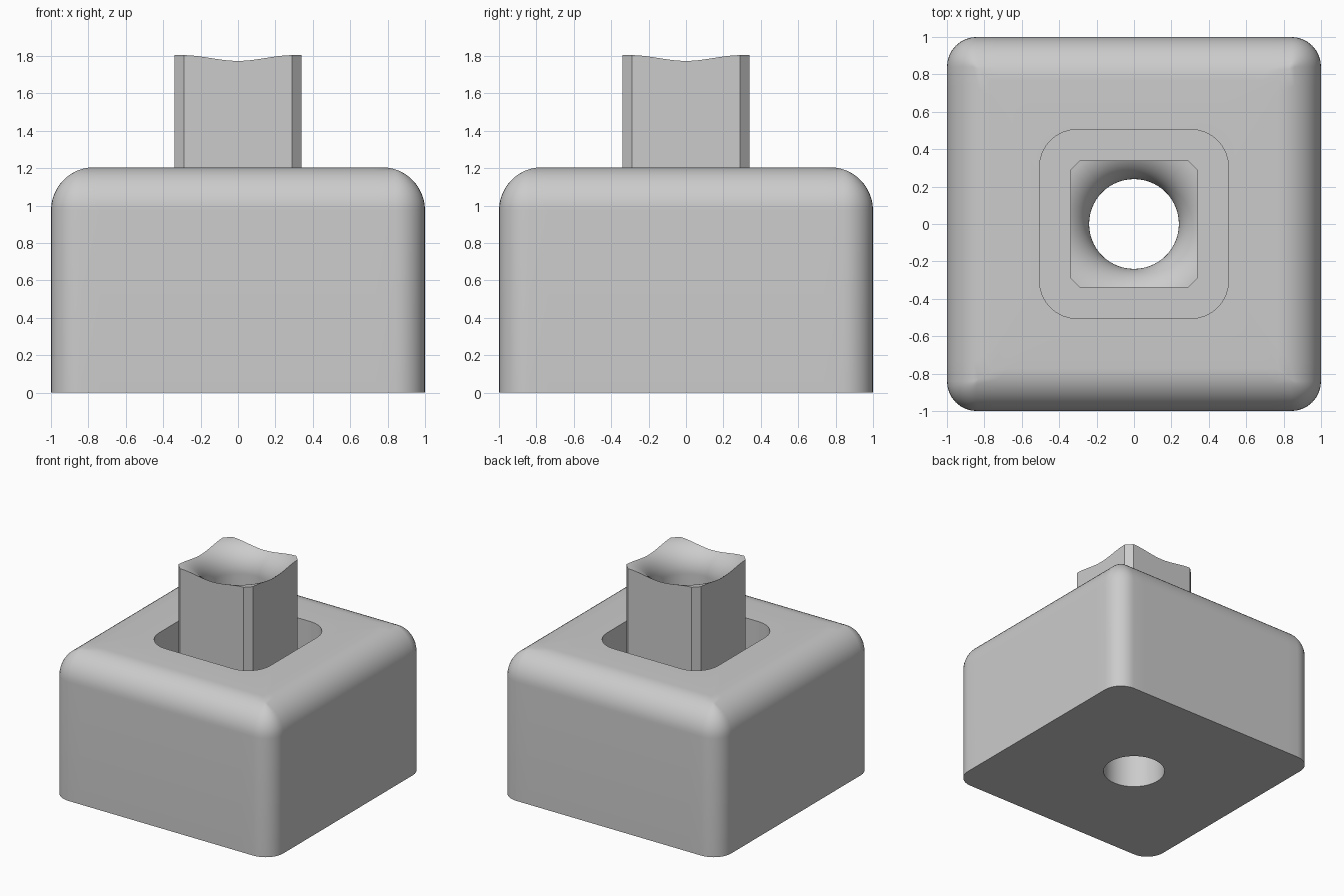
import bpy, bmesh, math

cube = bpy.data.objects.get("Cube")
if cube:
    bpy.data.objects.remove(cube, do_unlink=True)

TOP, POST_TOP, FLOOR = 1.205, 1.805, 0.4
HOLE, LIP = 0.24, 0.21
EDGE, FILLET = 0.16, 0.23
ARC, SIDE = 8, 16

grey = bpy.data.materials.new("light grey")
grey.use_nodes = True
colour = (0.6, 0.6, 0.6, 1)
grey.diffuse_color = colour
grey.node_tree.nodes["Principled BSDF"].inputs["Base Color"].default_value = colour


def ring(half, radius, z, chamfer=False):
    """Square outline with rounded or chamfered corners, counterclockwise."""
    c = half - radius
    quarter = []
    for i in range(ARC + 1):
        t = i / ARC
        if chamfer:
            quarter.append((half - radius * t, c + radius * t))
        else:
            a = t * math.pi / 2
            quarter.append((c + radius * math.cos(a), c + radius * math.sin(a)))
    quarter += [(c - 2 * c * i / SIDE, half) for i in range(1, SIDE)]
    points = []
    for _ in range(4):
        points += [(x, y, z) for x, y in quarter]
        quarter = [(-y, x) for x, y in quarter]
    return points


def towards_hole(outline, t, height):
    """Shrink an outline radially towards the hole circle by fraction t."""
    points = []
    for x, y, _ in outline:
        outer = math.hypot(x, y)
        r = outer + (HOLE - outer) * t
        points.append((x * r / outer, y * r / outer, height(r)))
    return points


def lip_height(r):
    d = min(max(HOLE + LIP - r, 0), LIP)
    return POST_TOP - LIP + math.sqrt(LIP ** 2 - d ** 2)


def skin(name, rings):
    """Join successive rings with faces."""
    bm = bmesh.new()
    loops = [[bm.verts.new(p) for p in points] for points in rings]
    for a, b in zip(loops, loops[1:]):
        for i in range(len(a)):
            j = (i + 1) % len(a)
            bm.faces.new((a[i], a[j], b[j], b[i]))
    bmesh.ops.remove_doubles(bm, verts=bm.verts, dist=0.0001)
    mesh = bpy.data.meshes.new(name)
    bm.to_mesh(mesh)
    bm.free()
    mesh.materials.append(grey)
    obj = bpy.data.objects.new(name, mesh)
    bpy.context.collection.objects.link(obj)
    bpy.ops.object.select_all(action="DESELECT")
    obj.select_set(True)
    bpy.context.view_layer.objects.active = obj
    bpy.ops.object.shade_smooth_by_angle(angle=math.radians(30))
    return obj


foot = ring(0.34, 0.05, FLOOR, True)

# Base block: underside, walls, top fillet, then down into the square recess
base = [towards_hole(foot, 1, lambda r: 0), ring(1, EDGE, 0)]
for i in range(13):
    a = i / 12 * math.pi / 2
    inset = FILLET * (1 - math.cos(a))
    base.append(ring(1 - inset, max(EDGE - inset, 0),
                     TOP - FILLET + FILLET * math.sin(a)))
base += [ring(0.505, 0.2, TOP), ring(0.505, 0.2, FLOOR), foot]
skin("base_block", base)

# Hollow post: chamfered walls, rounded lip, then the bore down to the underside
post = [foot]
for i in range(17):
    t = math.sin(i / 16 * math.pi / 2)
    post.append(towards_hole(foot, t, lip_height))
post.append(towards_hole(foot, 1, lambda r: 0))
skin("hollow_post", post)
